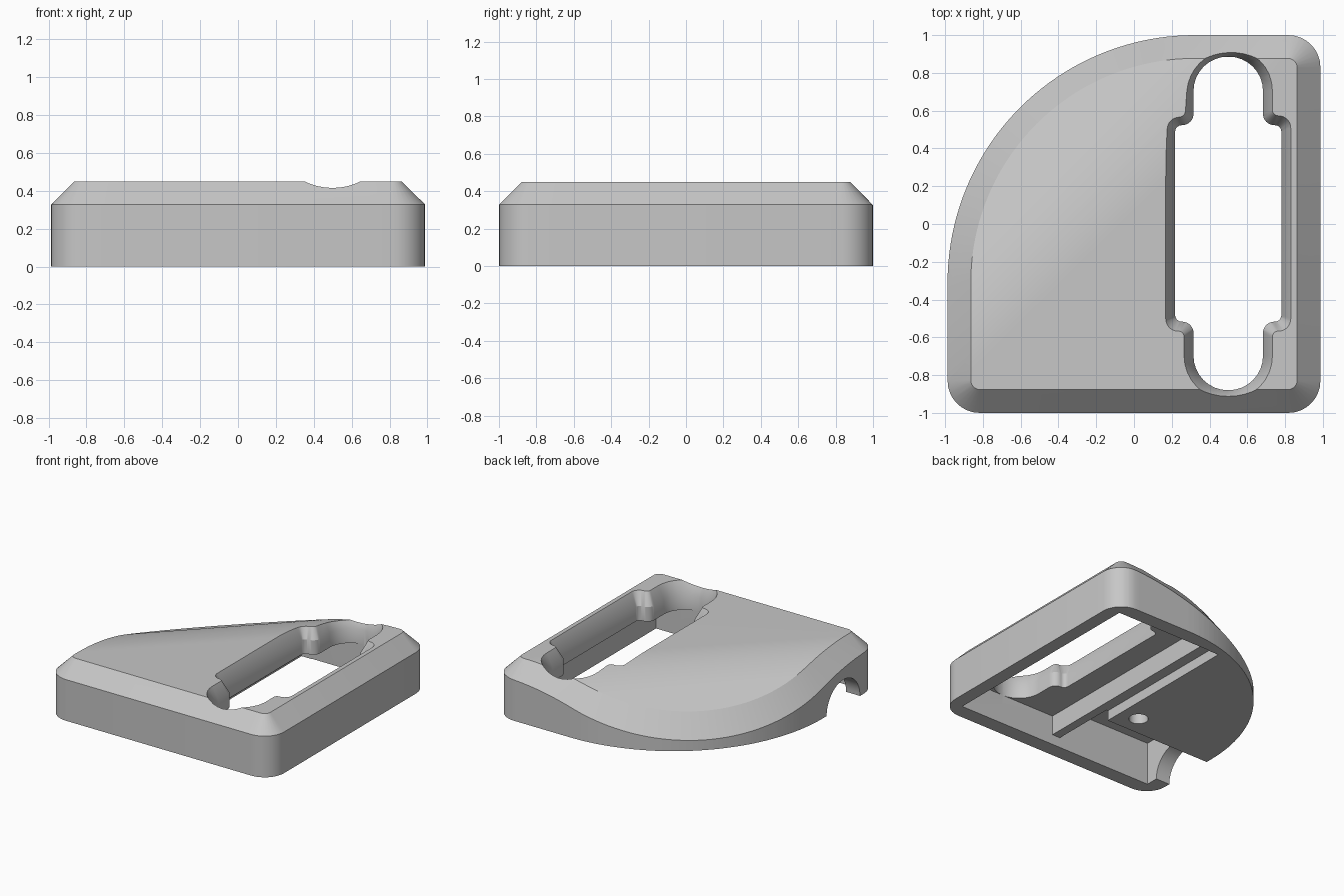
import bpy, bmesh, math
from mathutils import Vector

cube = bpy.data.objects.get("Cube")
if cube:
    bpy.data.objects.remove(cube, do_unlink=True)

TONE = (0.57, 0.57, 0.57, 1)
grey = bpy.data.materials.new("plain grey")
grey.use_nodes = True
grey.diffuse_color = TONE
grey.node_tree.nodes["Principled BSDF"].inputs["Base Color"].default_value = TONE


def rounded(corners, steps=8):
    """Outline from (x, y, radius) corners, each replaced by an arc."""
    out = []
    for i, (x, y, r) in enumerate(corners):
        p = Vector((x, y))
        a = (Vector(corners[i - 1][:2]) - p).normalized()
        b = (Vector(corners[(i + 1) % len(corners)][:2]) - p).normalized()
        centre = p + (a + b) * r
        n = 40 if r > 1 else steps
        for k in range(n + 1):
            t = math.pi / 2 * k / n
            out.append(centre - b * r * math.cos(t) - a * r * math.sin(t))
    return out


def loft(name, rings):
    """Closed solid through (outline, z) rings of equal length."""
    bm = bmesh.new()
    loops = [[bm.verts.new((p.x, p.y, z)) for p in pts] for pts, z in rings]
    for low, high in zip(loops, loops[1:]):
        for i in range(len(low)):
            j = (i + 1) % len(low)
            bm.faces.new((low[i], low[j], high[j], high[i]))
    bm.faces.new(loops[0][::-1])
    bm.faces.new(loops[-1])
    bmesh.ops.recalc_face_normals(bm, faces=bm.faces)
    mesh = bpy.data.meshes.new(name)
    bm.to_mesh(mesh)
    bm.free()
    mesh.materials.append(grey)
    ob = bpy.data.objects.new(name, mesh)
    bpy.context.scene.collection.objects.link(ob)
    return ob


def box(name, x0, x1, y0, y1, z1):
    pts = [Vector(p) for p in ((x0, y0), (x1, y0), (x1, y1), (x0, y1))]
    return loft(name, [(pts, -0.1), (pts, z1)])


def cylinder(name, radius, depth, location, rotation=(0, 0, 0)):
    bpy.ops.mesh.primitive_cylinder_add(vertices=48, radius=radius, depth=depth,
                                        location=location, rotation=rotation)
    ob = bpy.context.object
    ob.name = name
    ob.data.materials.append(grey)
    return ob


def plan(w, d, small, big):
    return rounded([(-w, -d, small), (w, -d, small), (w, d, small), (-w, d, big)])


# Body: one large rounded corner, bevelled top edge
outer, crest = plan(0.987, 1, 0.17, 1.31), plan(0.864, 0.877, 0.05, 1.187)
body = loft("body", [(outer, 0), (outer, 0.328), (crest, 0.45)])

# Top curves down, then runs straight towards the large corner
START, BEND, CURVE = 0.05, 0.45, 0.467


def drop(s):
    t = max(0, s - START)
    curved = min(t, BEND)
    return CURVE * curved * (curved + 2 * (t - curved))


bm = bmesh.new()
bm.from_mesh(body.data)
diagonal = Vector((-1, 1, 0)).normalized()
for k in range(24):
    bmesh.ops.bisect_plane(bm, geom=bm.verts[:] + bm.edges[:] + bm.faces[:], dist=1e-5,
                           plane_co=diagonal * (START + 0.033 * k), plane_no=diagonal)
for v in bm.verts:
    if v.co.z > 0.3:
        v.co.z -= drop(v.co.dot(diagonal))
bm.to_mesh(body.data)
bm.free()


# Slot: wide middle, narrow round ends, flared at the top
def slot(grow):
    wide, narrow, shoulder, end = 0.281 + grow, 0.184 + grow, 0.52 + grow, 0.883 + grow
    quarter = [(wide, shoulder, 0.035 + 0.6 * grow), (narrow, shoulder, 0.06 - 0.6 * grow),
               (narrow, end, narrow - 0.002)]
    half = quarter + [(-x, y, r) for x, y, r in reversed(quarter)]
    full = half + [(-x, -y, r) for x, y, r in half]
    return [p + Vector((0.499, 0.003)) for p in rounded(full)]


inner, flare = slot(0), slot(0.075)
slot_cut = loft("slot_cutter", [(inner, 0.1), (inner, 0.35), (flare, 0.5)])

# Hollow underside, leaving a stepped rib and a solid block under the large corner
cutters = [
    box("main_cavity", 0.03, 0.88, -0.88, 0.885, 0.235),
    box("front_pocket", -0.865, -0.04, -0.88, -0.36, 0.34),
    box("rib_step", -0.055, 0.04, -0.88, 0.88, 0.08),
    slot_cut,
    cylinder("side_notch", 0.21, 0.3, (-1, -0.57, 0), (0, math.pi / 2, 0)),
    cylinder("screw_hole", 0.07, 0.4, (-0.21, -0.2, 0)),
]

bpy.ops.object.select_all(action='DESELECT')
body.select_set(True)
bpy.context.view_layer.objects.active = body
for c in cutters:
    c.hide_render = True
    mod = body.modifiers.new(c.name, 'BOOLEAN')
    mod.operation = 'DIFFERENCE'
    mod.solver = 'EXACT'
    mod.object = c
    bpy.ops.object.modifier_apply(modifier=mod.name)
for c in cutters:
    bpy.data.objects.remove(c, do_unlink=True)
bpy.ops.object.shade_smooth_by_angle(angle=math.radians(28))
